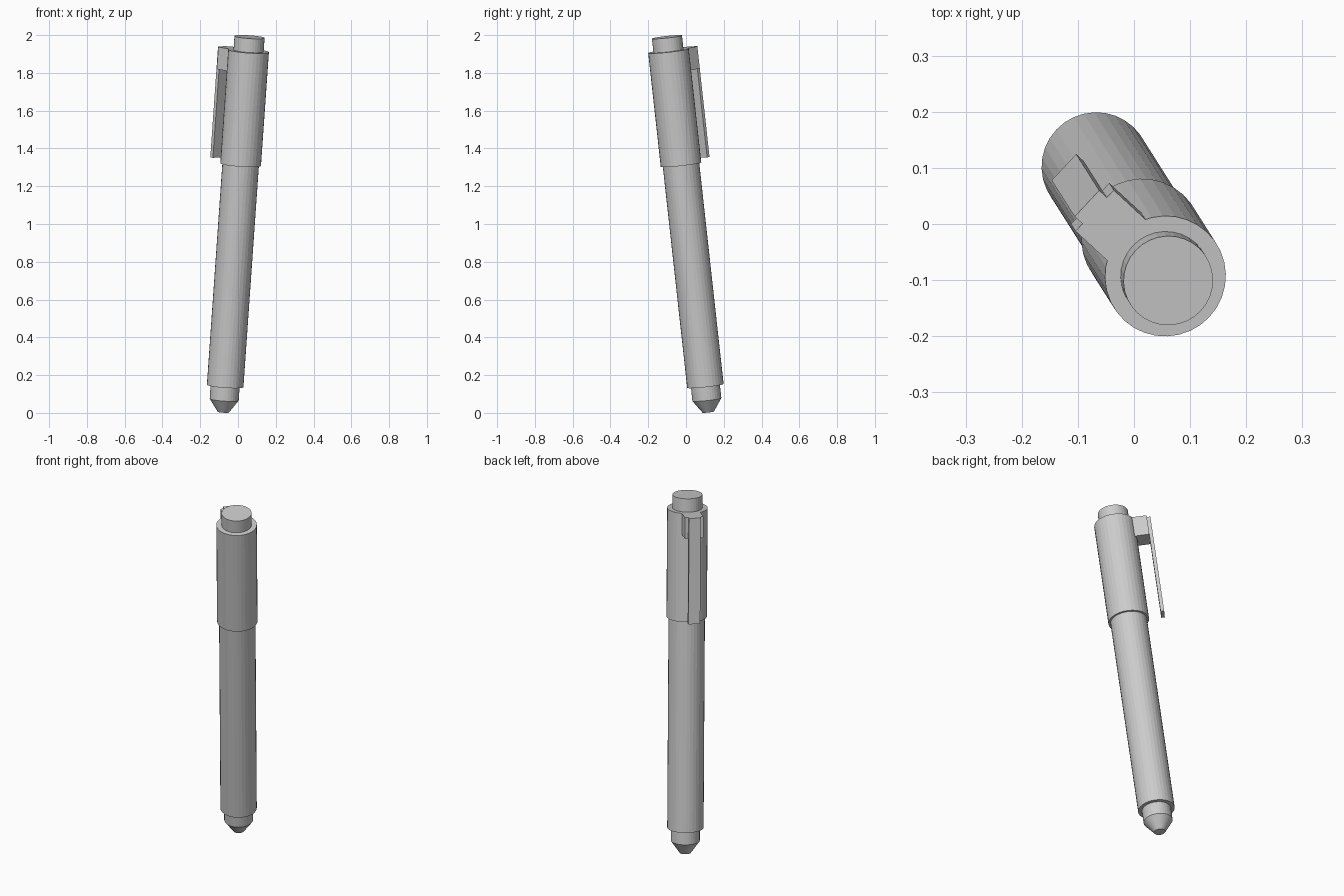
import bpy, bmesh, math
from mathutils import Matrix, Vector

if "Cube" in bpy.data.objects:
    bpy.data.objects.remove(bpy.data.objects["Cube"])

SIDES = 32

# Tilted pen frame: local z runs from tip to button, local x points at the clip
axis = Vector((0.0693, -0.1093, 0.9916)).normalized()
out = Vector((math.cos(math.radians(137)), math.sin(math.radians(137)), 0))
out = (out - axis * out.dot(axis)).normalized()
side = axis.cross(out)
FRAME = Matrix((out, side, axis)).transposed().to_4x4()
FRAME.translation = Vector((-0.0777, 0.118, 0.004))


def add_object(name, bm):
    bmesh.ops.recalc_face_normals(bm, faces=bm.faces)
    mesh = bpy.data.meshes.new(name)
    bm.to_mesh(mesh)
    bm.free()
    obj = bpy.data.objects.new(name, mesh)
    obj.matrix_world = FRAME
    bpy.context.collection.objects.link(obj)
    return obj


def lathe(name, profile):
    """Closed solid of revolution from (radius, height) points."""
    bm = bmesh.new()
    rings = []
    for r, h in profile:
        rings.append([bm.verts.new((r * math.cos(a), r * math.sin(a), h))
                      for a in (math.tau * i / SIDES for i in range(SIDES))])
    for lo, hi in zip(rings, rings[1:]):
        for i in range(SIDES):
            j = (i + 1) % SIDES
            bm.faces.new((lo[i], lo[j], hi[j], hi[i]))
    bm.faces.new(rings[0][::-1])
    bm.faces.new(rings[-1])
    return add_object(name, bm)


def box(name, x, y, z):
    """Box from (min, max) ranges in the pen frame."""
    bm = bmesh.new()
    bmesh.ops.create_cube(bm, size=1)
    for v in bm.verts:
        v.co = [(r[0] + r[1]) / 2 + c * (r[1] - r[0])
                for r, c in zip((x, y, z), v.co)]
    return add_object(name, bm)


# Barrel with stepped conical tip
lathe("barrel", [(0.03, 0), (0.077, 0.067), (0.077, 0.140),
                 (0.097, 0.140), (0.097, 1.40)])

# Cap sleeve and push button
cap = lathe("cap", [(0.108, 1.322), (0.108, 1.929)])
lathe("button", [(0.08, 1.90), (0.08, 2.003)])

# Clip mount, merged flush into the cap
mount = box("clip_mount", (0.03, 0.173), (-0.05, 0.05), (1.811, 1.929))
union = cap.modifiers.new("mount", 'BOOLEAN')
union.operation = 'UNION'
union.solver = 'EXACT'
union.object = mount
mount.hide_render = True

# Clip blade
box("clip", (0.173, 0.192), (-0.032, 0.032), (1.337, 1.929))
